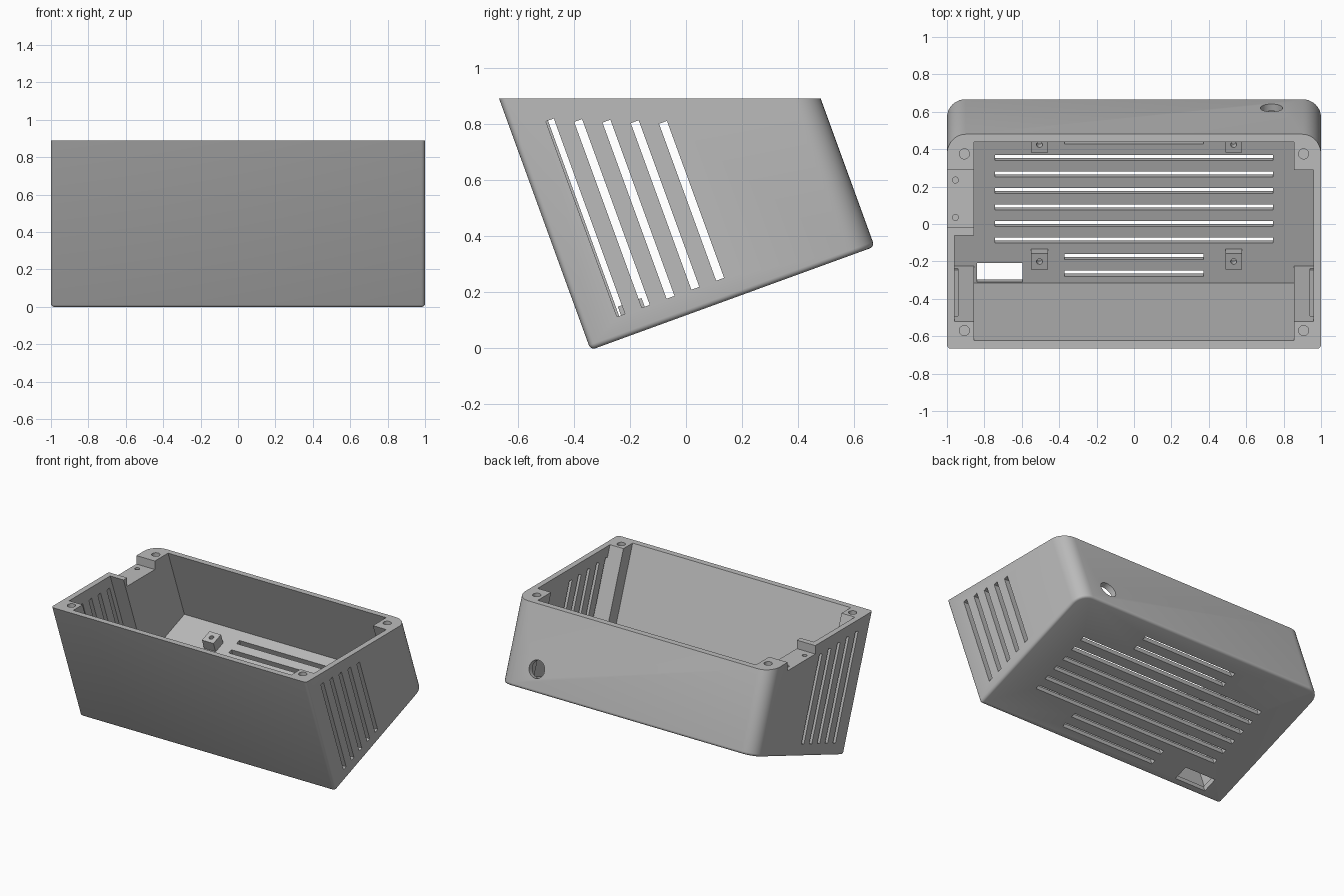
import bpy, bmesh, math
from mathutils import Matrix, Vector

if "Cube" in bpy.data.objects:
    bpy.data.objects.remove(bpy.data.objects["Cube"])

# Tilted frame: x across, v along the floor, w away from the floor
TILT = Matrix.Translation((0, -0.34, -0.006)) @ Matrix.Rotation(math.radians(20), 4, 'X')
FLAT = Matrix.Identity(4)
LENGTH, WALL, RIM = 1.077, 0.04, 0.89

grey = bpy.data.materials.new("Grey Plastic")
grey.use_nodes = True
COLOR = (0.5, 0.5, 0.5, 1)
grey.diffuse_color = COLOR
grey.node_tree.nodes["Principled BSDF"].inputs["Base Color"].default_value = COLOR


def make(name, bm):
    bmesh.ops.recalc_face_normals(bm, faces=bm.faces)
    mesh = bpy.data.meshes.new(name)
    bm.to_mesh(mesh)
    bm.free()
    mesh.materials.append(grey)
    obj = bpy.data.objects.new(name, mesh)
    bpy.context.collection.objects.link(obj)
    return obj


def add_box(bm, lo, hi, frame=TILT):
    lo, hi = Vector(lo), Vector(hi)
    m = frame @ Matrix.Translation((lo + hi) / 2) @ Matrix.Diagonal((*(hi - lo), 1))
    bmesh.ops.create_cube(bm, size=1, matrix=m)


def add_cylinder(bm, center, radius, depth, frame=FLAT, turn=FLAT):
    m = frame @ Matrix.Translation(center) @ turn
    bmesh.ops.create_cone(bm, cap_ends=True, segments=24, radius1=radius,
                          radius2=radius, depth=depth, matrix=m)


def add_prism(bm, plan, bottom, top):
    face = bm.faces.new([bm.verts.new((x, v, bottom)) for x, v in plan])
    out = bmesh.ops.extrude_face_region(bm, geom=[face])
    up = [g for g in out["geom"] if isinstance(g, bmesh.types.BMVert)]
    bmesh.ops.translate(bm, verts=up, vec=(0, 0, top - bottom))


def cut(obj, bm):
    cutter = make("cutter", bm)
    cutter.hide_render = True
    mod = obj.modifiers.new("cut", 'BOOLEAN')
    mod.operation, mod.solver, mod.object = 'DIFFERENCE', 'EXACT', cutter
    graph = bpy.context.evaluated_depsgraph_get()
    mesh = bpy.data.meshes.new_from_object(obj.evaluated_get(graph))
    obj.modifiers.clear()
    obj.data = mesh
    bpy.data.objects.remove(cutter)


def corner(x, v, radius, start, steps=8):
    return [(x + radius * math.cos(start + math.pi / 2 * i / steps),
             v + radius * math.sin(start + math.pi / 2 * i / steps))
            for i in range(steps + 1)]


# Outer shell: rounded plan, softened floor edge, level cut at the rim
BIG, SMALL = 0.1, 0.02
plan = (corner(1 - BIG, LENGTH - BIG, BIG, 0)
        + corner(BIG - 1, LENGTH - BIG, BIG, math.pi / 2)
        + corner(SMALL - 1, SMALL, SMALL, math.pi, 4)
        + corner(1 - SMALL, SMALL, SMALL, math.pi * 1.5, 4))
bm = bmesh.new()
add_prism(bm, plan, 0, 1.1)
low = [e for e in bm.edges if all(abs(v.co.z) < 1e-5 for v in e.verts)]
bmesh.ops.bevel(bm, geom=low, offset=0.018, segments=4, profile=0.5, affect='EDGES')
bm.transform(TILT)
cutting = bmesh.ops.bisect_plane(bm, geom=bm.verts[:] + bm.edges[:] + bm.faces[:],
                                 plane_co=(0, 0, RIM), plane_no=(0, 0, 1), clear_outer=True)
rim = [g for g in cutting["geom_cut"] if isinstance(g, bmesh.types.BMEdge)]
bmesh.ops.contextual_create(bm, geom=rim)
case = make("case_shell", bm)

# Cavity, leaving corner posts and the thick block on one side
SIDE, POST = 0.96, 0.855
FRONT_POST, BACK_POST, BLOCK, BACK = 0.137, 0.898, 0.569, LENGTH - WALL
inside = [(-POST, WALL), (POST, WALL), (POST, FRONT_POST), (SIDE, FRONT_POST),
          (SIDE, BACK_POST), (POST, BACK_POST), (POST, BACK), (-POST, BACK),
          (-POST, BLOCK), (-SIDE, BLOCK), (-SIDE, FRONT_POST), (-POST, FRONT_POST)]
bm = bmesh.new()
add_prism(bm, inside, WALL, 1.2)
bm.transform(TILT)
cut(case, bm)

# Vent slots in floor and sides, cable window and round back opening
PITCH, HALF = 0.094, 0.016
bm = bmesh.new()
for i in range(10):
    v = 0.095 + PITCH * i
    reach = 0.742 if 2 <= i <= 7 else 0.372
    add_box(bm, (-reach, v - HALF, -0.05), (reach, v + HALF, 0.06))
for i in range(5):
    v = 0.144 + PITCH * i
    for s in (-1, 1):
        add_box(bm, (s * 1.02 - 0.08, v - 0.015, 0.079),
                (s * 1.02 + 0.08, v + 0.015, 0.82 - 0.0365 * i))
add_box(bm, (-0.84, 0.046, -0.05), (-0.595, 0.154, 0.06))
add_cylinder(bm, (0.735, LENGTH, 0.15), 0.06, 0.2, TILT, Matrix.Rotation(math.pi / 2, 4, 'X'))
cut(case, bm)

# Lowered notch in the side rim
SHELF = 0.83
bm = bmesh.new()
add_box(bm, (-1.1, -0.02, SHELF), (-0.8, 0.29, 1), FLAT)
cut(case, bm)

# Screw holes in posts and shelf
bm = bmesh.new()
for x in (-0.907, 0.907):
    for y in (-0.57, 0.375):
        add_cylinder(bm, (x, y, RIM), 0.027, 0.24)
for y in (0.035, 0.235):
    add_cylinder(bm, (-0.955, y, SHELF), 0.016, 0.16)
cut(case, bm)

# Board standoffs on the floor
standoffs = []
for side, x in (("left", 0.533), ("right", -0.505)):
    for end, v in (("front", 0.189), ("back", 0.854)):
        bm = bmesh.new()
        add_box(bm, (x - 0.045, v - 0.045, 0.035), (x + 0.045, v + 0.045, 0.112))
        post = make(f"standoff_{end}_{side}", bm)
        bm = bmesh.new()
        add_cylinder(bm, (x, v, 0.112), 0.016, 0.1, TILT)
        cut(post, bm)
        standoffs.append(post)

# Smooth the rounded edges only
bpy.ops.object.select_all(action='DESELECT')
for obj in [case] + standoffs:
    obj.select_set(True)
bpy.context.view_layer.objects.active = case
bpy.ops.object.shade_smooth_by_angle(angle=math.radians(30))
